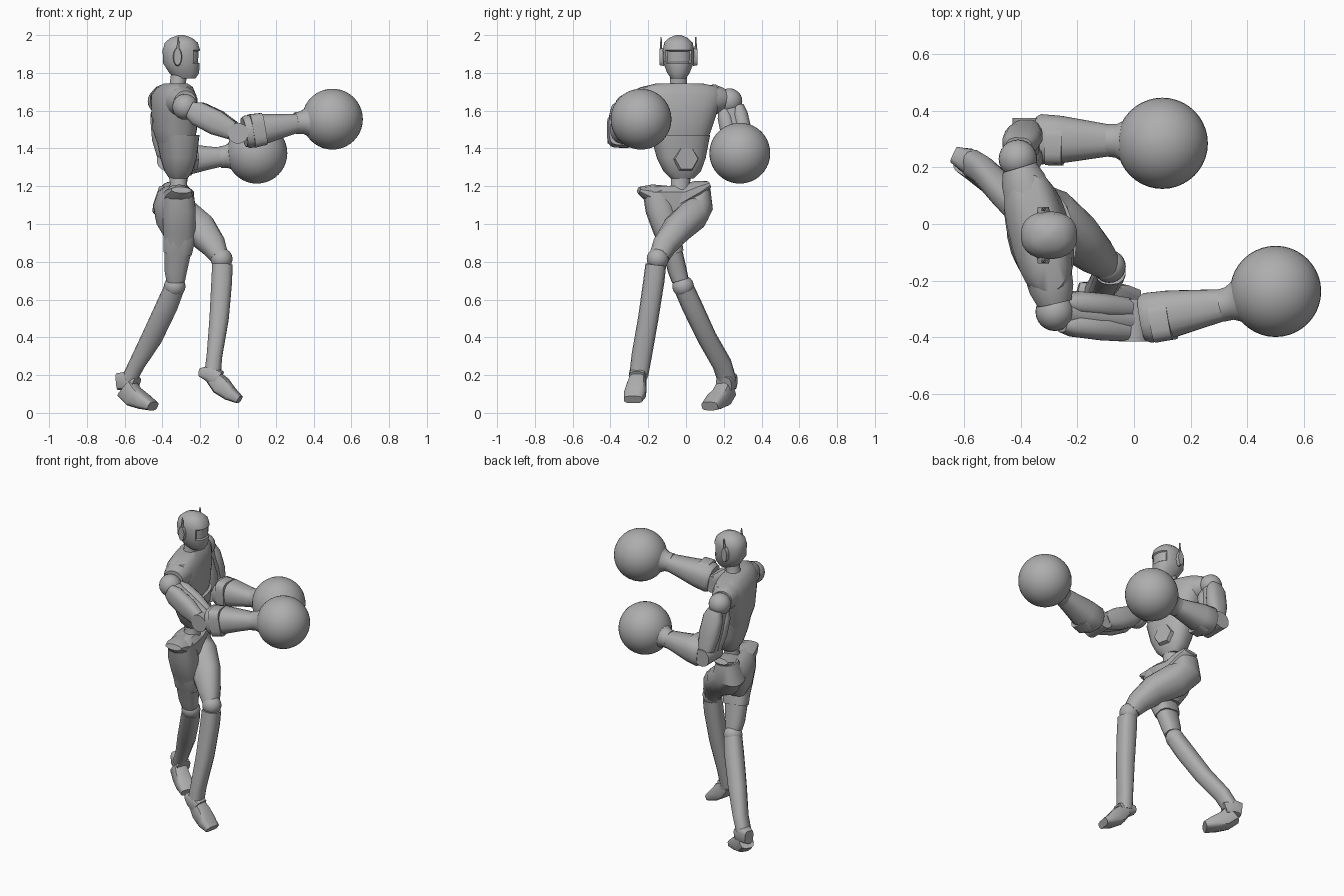
import bpy
import bmesh
from math import cos, sin, pi, copysign, radians
from mathutils import Vector

old = bpy.data.objects.get("Cube")
if old:
    bpy.data.objects.remove(old, do_unlink=True)

grey = bpy.data.materials.new("plain grey")
grey.use_nodes = True
tone = (0.42, 0.42, 0.42, 1)
grey.diffuse_color = tone
grey.node_tree.nodes["Principled BSDF"].inputs["Base Color"].default_value = tone

X, Y, Z = Vector((1, 0, 0)), Vector((0, 1, 0)), Vector((0, 0, 1))
FACING = Vector((cos(radians(14)), sin(radians(14)), 0))
SIDEWAYS = Z.cross(FACING)


def finish(name, bm, angle=40):
    """Turn a bmesh into a shaded object."""
    bmesh.ops.recalc_face_normals(bm, faces=bm.faces)
    mesh = bpy.data.meshes.new(name)
    bm.to_mesh(mesh)
    bm.free()
    mesh.materials.append(grey)
    obj = bpy.data.objects.new(name, mesh)
    bpy.context.collection.objects.link(obj)
    bpy.ops.object.select_all(action="DESELECT")
    obj.select_set(True)
    bpy.context.view_layer.objects.active = obj
    bpy.ops.object.shade_smooth_by_angle(angle=radians(angle))
    return obj


def loft_mesh(stations, ref, axis=None, sides=16, square=2.0):
    """Rings (x, y, z, half size along ref, half size across) joined into a skin."""
    bm = bmesh.new()
    points = [Vector(s[:3]) for s in stations]
    rings = []
    for i, (point, s) in enumerate(zip(points, stations)):
        along = axis or (points[min(i + 1, len(points) - 1)] - points[max(i - 1, 0)]).normalized()
        u = (ref - along * ref.dot(along)).normalized()
        v = along.cross(u)
        ring = []
        for k in range(sides):
            c, d = cos(2 * pi * (k + .5) / sides), sin(2 * pi * (k + .5) / sides)
            a = copysign(abs(c) ** (2 / square), c) * s[3]
            b = copysign(abs(d) ** (2 / square), d) * s[4]
            ring.append(bm.verts.new(point + u * a + v * b))
        rings.append(ring)
    for low, high in zip(rings, rings[1:]):
        for k in range(sides):
            n = (k + 1) % sides
            bm.faces.new((low[k], low[n], high[n], high[k]))
    bm.faces.new(rings[0])
    bm.faces.new(rings[-1])
    return bm


def loft(name, stations, ref, **options):
    return finish(name, loft_mesh(stations, ref, **options))


def ball(name, centre, radius, segments=24):
    bm = bmesh.new()
    bmesh.ops.create_uvsphere(bm, u_segments=segments, v_segments=segments // 2, radius=radius)
    bmesh.ops.translate(bm, verts=bm.verts, vec=centre)
    return finish(name, bm)


# Head, with the visor sunk into the front
head = loft_mesh([(-.28, -.04, 1.77, .055, .04), (-.285, -.04, 1.8, .08, .06),
                  (-.3, -.04, 1.85, .097, .08), (-.3, -.04, 1.92, .1, .084),
                  (-.3, -.04, 1.96, .088, .076), (-.3, -.04, 1.985, .058, .05),
                  (-.3, -.04, 2, .015, .015)], X, axis=Z, sides=24, square=2.3)
head.normal_update()
visor = [f for f in head.faces
         if f.normal.x > .55 and 1.85 < f.calc_center_median().z < 1.92]
bmesh.ops.inset_region(head, faces=visor, thickness=.006, depth=-.008)
finish("head", head)

loft("neck", [(-.33, -.04, 1.69, .055, .07), (-.32, -.04, 1.74, .043, .045),
              (-.31, -.04, 1.8, .045, .045)], X, axis=Z)

# Ear discs with upright fins
for side, y in (("front", -.132), ("back", .052)):
    out = -1 if side == "front" else 1
    loft(side + "_ear", [(-.32, y - out * .015, 1.885, .05, .024),
                         (-.32, y + out * .008, 1.885, .045, .02)], Z, axis=Y)
    loft(side + "_ear_fin", [(-.32, y, 1.9, .012, .008), (-.315, y, 1.99, .004, .003)], X, sides=6)

# Torso, turned slightly
loft("chest", [(-.33, -.03, 1.43, .09, .14), (-.335, -.03, 1.5, .108, .165),
               (-.335, -.03, 1.6, .11, .2), (-.34, -.03, 1.68, .1, .235),
               (-.335, -.03, 1.725, .075, .21), (-.33, -.035, 1.745, .05, .12)],
     FACING, axis=Z, sides=24, square=2.6)
loft("abdomen", [(-.315, -.02, 1.24, .045, .06), (-.315, -.02, 1.28, .07, .1),
                 (-.315, -.025, 1.35, .09, .13), (-.32, -.03, 1.47, .108, .158)],
     FACING, axis=Z, sides=24, square=2.5)
loft("waist", [(-.32, -.03, 1.15, .065, .075), (-.315, -.03, 1.21, .045, .05),
               (-.315, -.025, 1.27, .05, .055)], FACING, axis=Z)

# Six sided belly plate with a sunken middle
plate_at = Vector((-.315, -.02, 1.345)) + FACING * .075
front = plate_at + FACING * .022
plate = loft_mesh([(*plate_at, .07, .07), (*front, .062, .062)], Z, axis=FACING, sides=6)
plate.faces.ensure_lookup_table()
bmesh.ops.inset_region(plate, faces=[plate.faces[-1]], thickness=.012, depth=-.006)
finish("belly_plate", plate)

# Pelvis with flared hip edges
loft("pelvis", [(-.34, -.05, .93, .05, .04), (-.345, -.05, 1.0, .085, .09),
                (-.345, -.05, 1.1, .1, .14), (-.33, -.055, 1.17, .085, .18),
                (-.325, -.05, 1.2, .05, .13)], FACING, axis=Z, sides=20, square=2.4)
for side, tip in (("front", (-.3, -.25, 1.18)), ("back", (-.34, .125, 1.21))):
    loft(side + "_hip_flare", [(-.33, -.06, 1.12, .09, .08),
                               (*(Vector(tip) * .7 + Vector((-.33, -.06, 1.12)) * .3), .075, .05),
                               (*tip, .055, .018)], X, sides=10)


def arm(side, shoulder, elbow, wrist, glove, ref):
    """Shoulder ball, twin upper arm shells, elbow, forearm, cuff and glove."""
    shoulder, elbow, wrist, glove = map(Vector, (shoulder, elbow, wrist, glove))
    ball(side + "_shoulder", shoulder, .068)
    reach = elbow - shoulder
    across = reach.cross(ref).normalized()
    loft(side + "_upper_arm_core", [(*(shoulder + reach * t), r, r) for t, r in
                                    ((0, .05), (.5, .058), (1, .05))], ref)
    for label, off in (("inner", -.04), ("outer", .04)):
        loft(f"{side}_{label}_arm_shell",
             [(*(shoulder + reach * t + across * off), a, b) for t, a, b in
              ((.1, .045, .03), (.25, .065, .042), (.6, .068, .044), (.9, .05, .038))],
             ref, sides=12, square=2.6)
    # Elbow hinge lies across the arm
    loft(side + "_elbow", [(*(elbow + Y * d), .055, .055) for d in (-.075, .075)], X)
    run = wrist - elbow
    loft(side + "_forearm", [(*(elbow + run * t), a, b) for t, a, b in
                             ((.1, .078, .08), (.16, .088, .09), (.4, .082, .085),
                              (.75, .062, .068), (1, .05, .056))], Z, square=2.5)
    loft(side + "_forearm_panel", [(*(elbow + run * t - Y * .02), a, .072) for t, a in
                                   ((.22, .09), (.42, .086))], Z, square=4)
    to_glove = glove - wrist
    loft(side + "_glove_cuff", [(*(wrist + to_glove * t), r, r) for t, r in
                                ((-.08, .058), (.1, .06), (.3, .08), (.5, .125))], Z, sides=24)
    ball(side + "_glove", glove, .161, 40)


arm("front", (-.28, -.31, 1.62), (0, -.34, 1.48), (.32, -.285, 1.535), (.5, -.238, 1.555), Z)
arm("back", (-.41, .23, 1.65), (-.375, .3, 1.335), (-.08, .295, 1.355), (.1, .285, 1.375), X)

# Deltoids bridging chest and shoulder
for side, tip in (("front", (-.28, -.28, 1.645)), ("back", (-.405, .2, 1.66))):
    tip = Vector(tip)
    middle = Vector((-.335, -.03, 1.655))
    loft(side + "_deltoid", [(*middle.lerp(tip, t), a, b) for t, a, b in
                             ((.4, .08, .09), (.8, .08, .08), (1, .06, .062))], Z)

# Front leg, bent at the knee and crossing over
loft("front_leg_thigh", [(-.35, .07, 1.19, .07, .06), (-.36, .06, 1.1, .1, .085),
                         (-.3, .03, 1.04, .105, .085), (-.2, -.05, .97, .09, .08),
                         (-.13, -.115, .885, .068, .065), (-.1, -.14, .83, .05, .055)],
     X, sides=14, square=2.4)
ball("front_leg_knee", (-.087, -.15, .815), .058)
loft("front_leg_shin", [(-.083, -.16, .785, .055, .055), (-.086, -.17, .7, .056, .056),
                        (-.1, -.2, .5, .052, .054), (-.125, -.235, .3, .042, .054),
                        (-.135, -.25, .2, .045, .05)], X, sides=14, square=2.5)
loft("front_leg_heel", [(-.2, -.235, .215, .022, .03), (-.15, -.25, .21, .045, .048),
                        (-.1, -.258, .18, .045, .045)], Z, sides=12, square=3.5)
loft("front_leg_foot", [(-.14, -.25, .2, .04, .04), (-.09, -.26, .145, .052, .05),
                        (-.04, -.27, .1, .038, .058), (.008, -.28, .07, .022, .05)],
     Z, sides=12, square=3.5)

# Back leg, trailing behind
loft("back_leg_thigh", [(-.31, -.16, 1.17, .075, .07), (-.31, -.135, 1.08, .088, .08),
                        (-.31, -.105, .97, .088, .07), (-.32, -.07, .85, .072, .052),
                        (-.33, -.045, .75, .06, .05), (-.33, -.03, .7, .05, .045)],
     X, sides=14, square=2.5)
loft("back_leg_thigh_guard", [(-.305, -.11, 1.02, .07, .06), (-.31, -.09, .93, .085, .065),
                              (-.32, -.068, .85, .078, .057)], X, sides=12, square=3)
ball("back_leg_knee", (-.335, -.015, .67), .057)
loft("back_leg_shin", [(-.34, -.008, .655, .053, .053), (-.375, .03, .57, .057, .055),
                       (-.455, .11, .4, .055, .052), (-.535, .19, .26, .042, .052),
                       (-.575, .215, .18, .04, .05)], X, sides=14, square=2.5)
loft("back_leg_heel", [(-.635, .245, .165, .045, .03), (-.59, .225, .17, .05, .045),
                       (-.54, .2, .15, .04, .045)], Z, sides=12, square=3.5)
loft("back_leg_foot", [(-.59, .215, .13, .06, .045), (-.55, .19, .085, .055, .05),
                       (-.5, .155, .06, .042, .054), (-.45, .125, .035, .024, .05)],
     Z, sides=12, square=3.5)
